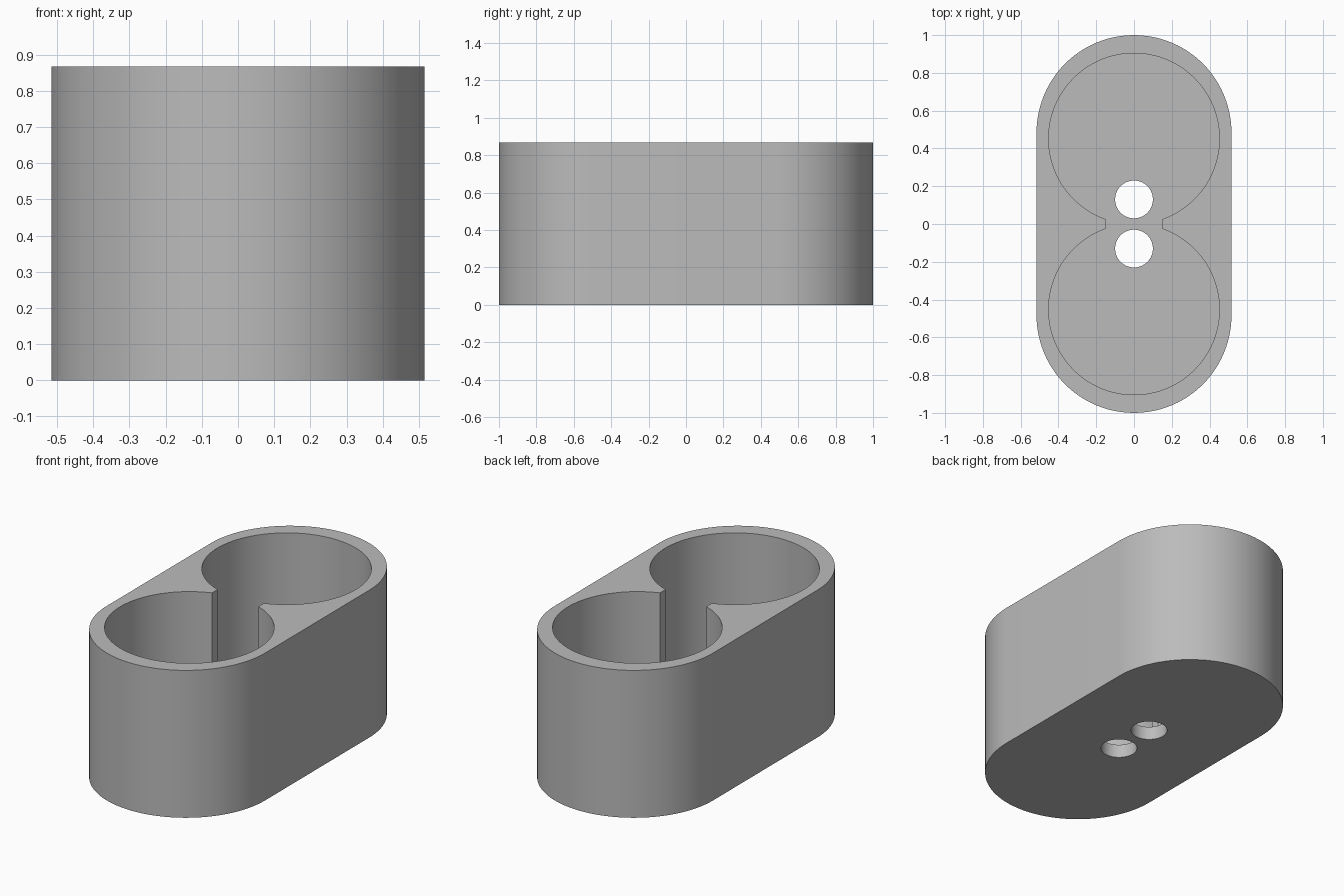
import bpy
import bmesh
from math import pi, sin, cos, asin

if "Cube" in bpy.data.objects:
    bpy.data.objects.remove(bpy.data.objects["Cube"])

HEIGHT, FLOOR = 0.867, 0.08
OUTER_R, OUTER_Y = 0.516, 0.484
POCKET_R, POCKET_Y = 0.452, 0.452
SLOT_HALF = 0.151
HOLE_R, HOLE_Y = 0.1, 0.13

grey = bpy.data.materials.new("plain grey")
grey.use_nodes = True
colour = (0.5, 0.5, 0.5, 1)
grey.diffuse_color = colour
grey.node_tree.nodes["Principled BSDF"].inputs["Base Color"].default_value = colour


def arc(radius, cy, start, end, steps):
    angles = [start + (end - start) * i / steps for i in range(steps + 1)]
    return [(radius * cos(a), cy + radius * sin(a)) for a in angles]


def prism(name, outline, z0, z1):
    bm = bmesh.new()
    base = bm.faces.new([bm.verts.new((x, y, z0)) for x, y in outline])
    top = bmesh.ops.extrude_face_region(bm, geom=[base])["geom"]
    bmesh.ops.translate(bm, vec=(0, 0, z1 - z0),
                        verts=[v for v in top if isinstance(v, bmesh.types.BMVert)])
    bmesh.ops.recalc_face_normals(bm, faces=bm.faces)
    mesh = bpy.data.meshes.new(name)
    bm.to_mesh(mesh)
    bm.free()
    mesh.materials.append(grey)
    obj = bpy.data.objects.new(name, mesh)
    bpy.context.collection.objects.link(obj)
    return obj


# Capsule-shaped body
body = prism("twin_holder", arc(OUTER_R, OUTER_Y, 0, pi, 48)
             + arc(OUTER_R, -OUTER_Y, pi, 2 * pi, 48), 0, HEIGHT)

# Two round pockets joined by a straight slot, as one outline
gap = asin(SLOT_HALF / POCKET_R)
pocket = (arc(POCKET_R, POCKET_Y, gap - pi / 2, 3 * pi / 2 - gap, 90)
          + arc(POCKET_R, -POCKET_Y, pi / 2 + gap, 5 * pi / 2 - gap, 90))
cutters = [prism("pocket_cutter", pocket, FLOOR, HEIGHT + 0.1)]

# Round holes through the floor
for side in (-1, 1):
    hole = arc(HOLE_R, side * HOLE_Y, 0, 2 * pi, 64)[:-1]
    cutters.append(prism("hole_cutter", hole, -0.1, FLOOR + 0.1))

bpy.context.view_layer.objects.active = body
body.select_set(True)
for cutter in cutters:
    mod = body.modifiers.new("cut", "BOOLEAN")
    mod.operation = "DIFFERENCE"
    mod.solver = "EXACT"
    mod.object = cutter
    bpy.ops.object.modifier_apply(modifier=mod.name)
    bpy.data.objects.remove(cutter)

bpy.ops.object.shade_smooth_by_angle(angle=pi / 6)
